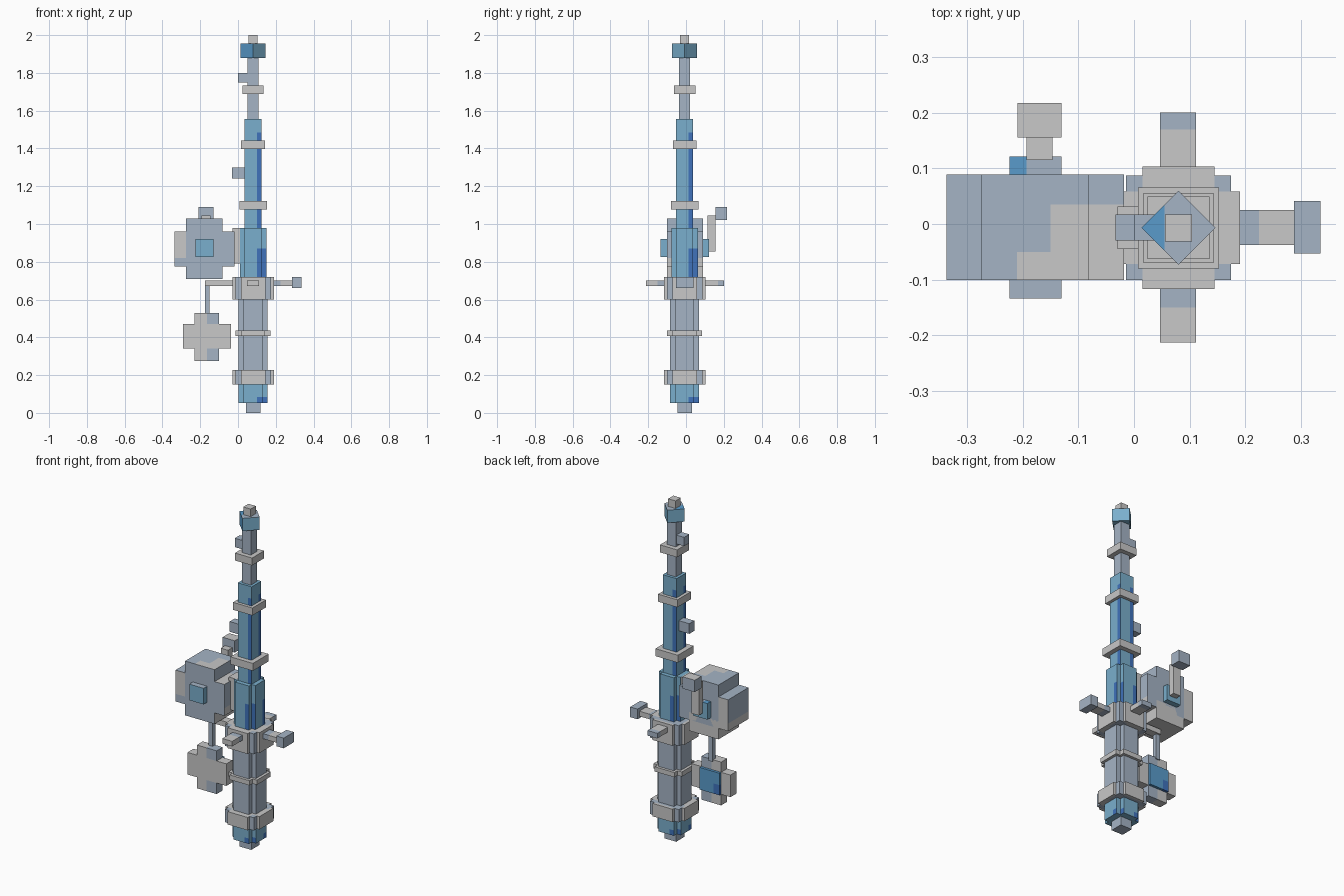
import bpy, bmesh
from math import radians
from mathutils import Vector, Matrix

old = bpy.data.objects.get("Cube")
if old:
    bpy.data.objects.remove(old)

CX, CY = 0.08, -0.007          # axis of the rod
GREY, SLATE, SKY, BLUE, AZURE = range(5)


def material(name, rgb):
    m = bpy.data.materials.new(name)
    m.use_nodes = True
    m.diffuse_color = (*rgb, 1)
    m.node_tree.nodes["Principled BSDF"].inputs["Base Color"].default_value = (*rgb, 1)
    return m


PALETTE = [material("light grey", (0.58, 0.58, 0.58)),
           material("slate grey", (0.376, 0.456, 0.558)),
           material("sky blue", (0.195, 0.43, 0.61)),
           material("deep blue", (0.05, 0.17, 0.5)),
           material("azure blue", (0.1, 0.33, 0.6))]


def box(name, x, y, z, color, cuts=(), turn=0):
    """Box from (min, max) ranges; color is an index or a rule(center, normal).
    cuts are (axis, position) planes that split the faces for the rule."""
    bm = bmesh.new()
    bmesh.ops.create_cube(bm, size=1)
    mid = Vector([(a + b) / 2 for a, b in (x, y, z)])
    size = [b - a for a, b in (x, y, z)]
    bmesh.ops.transform(bm, verts=bm.verts, matrix=Matrix.Translation(mid)
                        @ Matrix.Rotation(radians(turn), 4, "Z") @ Matrix.Diagonal((*size, 1)))
    for axis, pos in cuts:
        n = Vector([float(i == axis) for i in range(3)])
        bmesh.ops.bisect_plane(bm, geom=bm.verts[:] + bm.edges[:] + bm.faces[:],
                               plane_co=n * pos, plane_no=n)
    bm.normal_update()
    for f in bm.faces:
        f.material_index = color(f.calc_center_median(), f.normal) if callable(color) else color
    me = bpy.data.meshes.new(name)
    bm.to_mesh(me)
    bm.free()
    for m in PALETTE:
        me.materials.append(m)
    ob = bpy.data.objects.new(name, me)
    bpy.context.collection.objects.link(ob)
    return ob


def post(name, hx, z, color, hy=None, cuts=(), turn=0):
    """Box centred on the rod axis."""
    hy = hx if hy is None else hy
    return box(name, (CX - hx, CX + hx), (CY - hy, CY + hy), z, color, cuts, turn)


def cross(name, a, b, z, color, cuts=()):
    """Two crossed boxes giving a stepped round section."""
    post(name + "_wide", a, z, color, b, cuts)
    post(name + "_deep", b, z, color, a, cuts)


# Painted stripe down the right-hand side of each face
STRIPE = 0.02
STRIPE_CUTS = [(0, CX - STRIPE), (0, CX + STRIPE), (1, CY - STRIPE), (1, CY + STRIPE)]


def striped(z_top):
    def rule(c, n):
        side = Vector((0, 0, 1)).cross(n).dot(c - Vector((CX, CY, 0)))
        return BLUE if side > STRIPE and c.z < z_top else SKY
    return rule


def ring_paint(c, n):
    return SLATE if n.z > 0.5 and abs(c.x - CX) > 0.07 else GREY


# Handle
post("end_cap", 0.038, (0, 0.053), SLATE)
cross("butt", 0.077, 0.05, (0.053, 0.15), striped(0.085), STRIPE_CUTS + [(2, 0.085)])
cross("grip", 0.077, 0.05, (0.15, 0.61), SLATE)
cross("grip_band", 0.093, 0.064, (0.408, 0.436), GREY)
for label, z in (("lower_collar", (0.15, 0.226)), ("upper_collar", (0.6, 0.72))):
    cross(label, 0.11, 0.065, z, ring_paint)
    post(label + "_core", 0.094, z, SLATE)

# Pegs around the upper collar
PEG = (0.672, 0.702)
box("side_peg", (0.17, 0.29), (-0.038, 0.025), PEG,
    lambda c, n: SLATE if c.x < 0.225 else GREY, [(0, 0.225)])
box("side_peg_knob", (0.287, 0.335), (-0.053, 0.041), (0.66, 0.72), SLATE)
box("cross_peg", (0.047, 0.111), (-0.213, 0.2), PEG,
    lambda c, n: SLATE if c.y > 0.17 or -0.15 < c.y < -0.1 else GREY,
    [(1, 0.17), (1, -0.1), (1, -0.15)])
box("line_peg", (-0.175, -0.01), (-0.03, 0.017), PEG, GREY)

# Tapering rod
cross("rod_base", 0.07, 0.045, (0.72, 0.98), striped(0.87), STRIPE_CUTS + [(2, 0.87)])
post("rod_middle", 0.045, (0.98, 1.555), striped(1.485), cuts=STRIPE_CUTS + [(2, 1.485)])
post("rod_top", 0.029, (1.555, 1.88), SLATE)
for i, (h, z) in enumerate(((0.073, 1.1), (0.063, 1.42), (0.056, 1.71))):
    post("rod_band_%d" % (i + 1), h, (z - 0.022, z + 0.022), GREY)
post("tip_block", 0.047, (1.88, 1.955),
     lambda c, n: (AZURE if c.x < 0.045 else SLATE) if n.z > 0.5 else
     (AZURE if n.y < 0 and n.x < 0 else SKY), cuts=[(0, 0.055)], turn=45)
post("tip_cap", 0.024, (1.955, 2.0), GREY)

# Line guides
box("lower_guide", (-0.033, 0.035), (-0.03, 0.017), (1.24, 1.3), SLATE)
box("upper_guide", (0.0, 0.052), (-0.03, 0.017), (1.748, 1.8), SLATE)

# Reel
REEL_Y = (-0.101, 0.089)


def reel_paint(c, n):
    if n.z > 0.5:
        return GREY if c.x > -0.15 and c.y < 0.035 or c.x > -0.21 and c.y < -0.05 else SLATE
    if n.y < -0.5:
        return GREY if c.x < -0.274 and c.z > 0.8 or c.x < -0.2 and c.z > 0.96 else SLATE
    if n.y > 0.5:
        return GREY if c.x < -0.274 or c.z < 0.78 else SLATE
    return GREY if c.z < 0.82 else SLATE


REEL_CUTS = [(0, -0.274), (0, -0.21), (0, -0.15), (1, 0.035), (1, -0.05), (2, 0.82)]
box("reel_wide", (-0.337, -0.018), REEL_Y, (0.775, 0.96), reel_paint, REEL_CUTS)
box("reel_tall", (-0.274, -0.082), REEL_Y, (0.71, 1.03), reel_paint, REEL_CUTS)
box("reel_foot", (-0.03, 0.04), (-0.045, 0.031), (0.79, 0.98), GREY)
box("reel_hub", (-0.224, -0.13), (-0.134, 0.121), (0.825, 0.92),
    lambda c, n: (AZURE if c.x < -0.193 and c.y > 0 else SLATE) if n.z > 0.5 else SKY,
    [(0, -0.193), (1, 0)])
box("crank_arm", (-0.193, -0.146), (0.115, 0.156), (0.855, 1.045), GREY)
box("crank_knob", (-0.209, -0.13), (0.155, 0.217), (1.02, 1.09),
    lambda c, n: GREY if n.z > 0.5 else SLATE)

# Hanging line and float
box("line", (-0.176, -0.15), (-0.022, 0.006), (0.52, 0.69), SLATE)
FLOAT_Y = (-0.056, 0.0)


def float_paint(c, n):
    return SLATE if c.x > -0.165 and (c.z > 0.47 or c.z < 0.34) else GREY


box("float_wide", (-0.29, -0.037), FLOAT_Y, (0.34, 0.47), GREY)
box("float_tall", (-0.229, -0.1), FLOAT_Y, (0.275, 0.53), float_paint,
    [(0, -0.165), (2, 0.34), (2, 0.47)])
box("float_back", (-0.229, -0.1), (-0.03, 0.015), (0.34, 0.47),
    lambda c, n: BLUE if c.x < -0.19 and c.z < 0.4 else AZURE, [(0, -0.19), (2, 0.4)])
